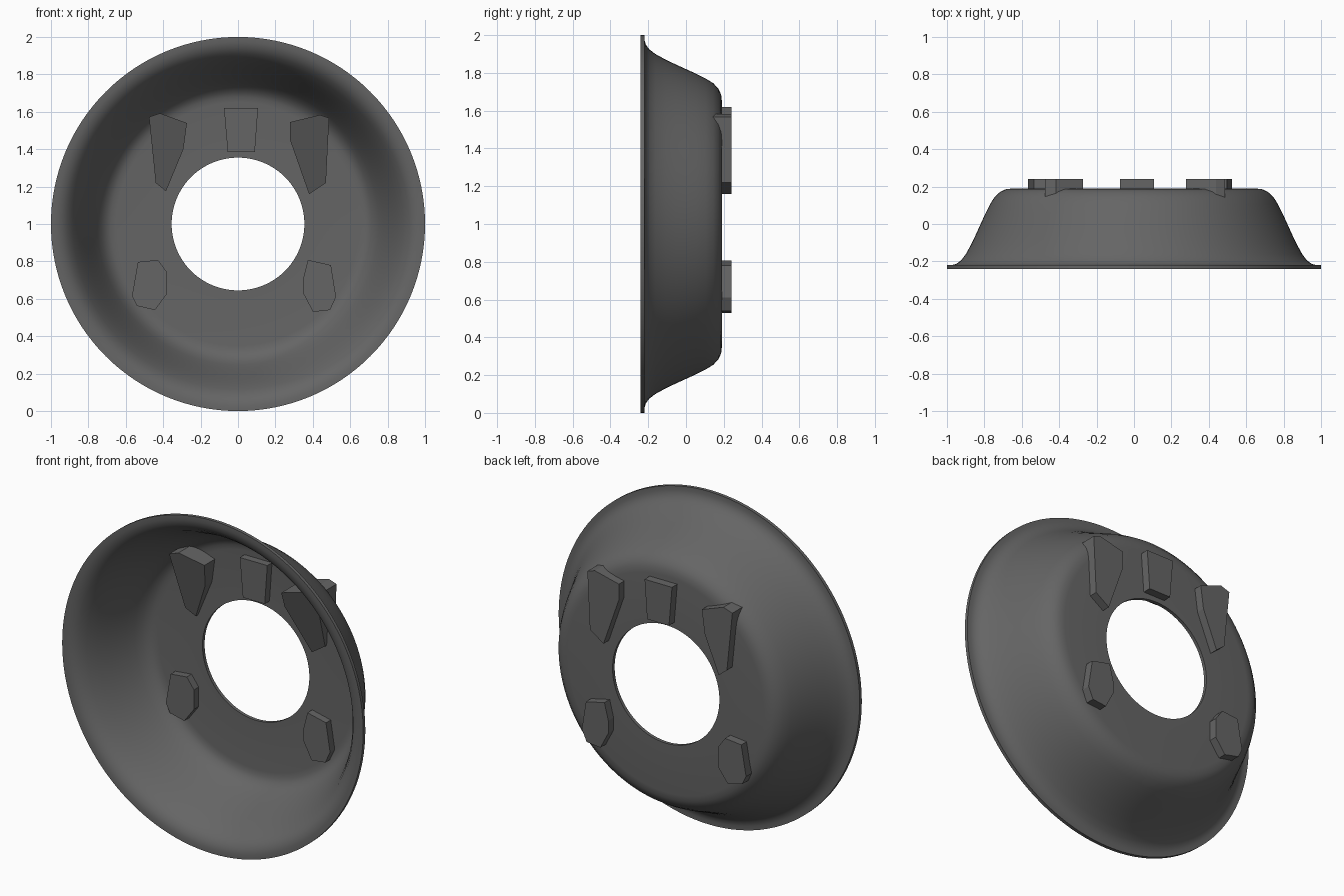
import bpy, bmesh, math

cube = bpy.data.objects.get("Cube")
if cube:
    bpy.data.objects.remove(cube)

grey = bpy.data.materials.new("dark_grey")
grey.use_nodes = True
colour = (0.13, 0.13, 0.13, 1)
grey.diffuse_color = colour
grey.node_tree.nodes["Principled BSDF"].inputs["Base Color"].default_value = colour


def make_object(name, bm):
    bmesh.ops.recalc_face_normals(bm, faces=bm.faces)
    mesh = bpy.data.meshes.new(name)
    bm.to_mesh(mesh)
    bm.free()
    mesh.materials.append(grey)
    ob = bpy.data.objects.new(name, mesh)
    bpy.context.collection.objects.link(ob)
    return ob


def smooth(ob, degrees):
    bpy.ops.object.select_all(action='DESELECT')
    ob.select_set(True)
    bpy.context.view_layer.objects.active = ob
    bpy.ops.object.shade_smooth_by_angle(angle=math.radians(degrees))


# Dish: closed shell section (radius, y) turned about the y axis
OUTER = [(1, -.22), (.975, -.22), (.95, -.213), (.925, -.195), (.9, -.162),
         (.87, -.108), (.845, -.055), (.82, 0), (.795, .055), (.77, .105),
         (.745, .145), (.715, .172), (.685, .186), (.65, .19), (.355, .19)]
WALL = 0.02
SEGMENTS = 128


def offset_inward(points):
    """Second skin of the shell, one wall thickness inside the first."""
    result = []
    for i, (r, y) in enumerate(points):
        r0, y0 = points[max(i - 1, 0)]
        r1, y1 = points[min(i + 1, len(points) - 1)]
        length = math.hypot(r1 - r0, y1 - y0)
        result.append((r - WALL * (y1 - y0) / length, y + WALL * (r1 - r0) / length))
    return result


section = OUTER + offset_inward(OUTER)[::-1]
bm = bmesh.new()
rings = []
for s in range(SEGMENTS):
    a = math.tau * s / SEGMENTS
    rings.append([bm.verts.new((r * math.cos(a), y, 1 + r * math.sin(a))) for r, y in section])
for s, ring in enumerate(rings):
    following = rings[(s + 1) % SEGMENTS]
    for i in range(len(section)):
        j = (i + 1) % len(section)
        bm.faces.new((ring[i], ring[j], following[j], following[i]))
smooth(make_object("dish", bm), 40)


# Blocks: outlines (x, z) running through the dish floor, with a flat back
# and a front plane y = base + slope_x * x + slope_z * (z - 1.54)
BACK = 0.24


def block(name, outline, base=0.125, slope_x=0, slope_z=0):
    bm = bmesh.new()
    back = [bm.verts.new((x, BACK, z)) for x, z in outline]
    front = [bm.verts.new((x, base + slope_x * x + slope_z * (z - 1.54), z)) for x, z in outline]
    bm.faces.new(back)
    bm.faces.new(front)
    for i in range(len(outline)):
        j = (i + 1) % len(outline)
        bm.faces.new((back[i], back[j], front[j], front[i]))
    make_object(name, bm)


block("top_block", [(-.075, 1.62), (.107, 1.62), (.09, 1.385), (-.055, 1.385)])
block("upper_right_wedge",
      [(-.476, 1.572), (-.417, 1.592), (-.273, 1.54), (-.292, 1.4), (-.385, 1.175), (-.44, 1.22)],
      0.12, 0.18, -0.27)
block("upper_left_wedge",
      [(.278, 1.545), (.438, 1.583), (.487, 1.567), (.47, 1.22), (.38, 1.16), (.278, 1.45)],
      -0.035, 0.18, -0.33)
block("lower_right_block",
      [(-.535, .797), (-.428, .808), (-.38, .743), (-.38, .626), (-.444, .54), (-.54, .562), (-.567, .615)])
block("lower_left_block",
      [(.374, .808), (.497, .78), (.524, .61), (.492, .54), (.401, .53), (.348, .631), (.348, .706)])
